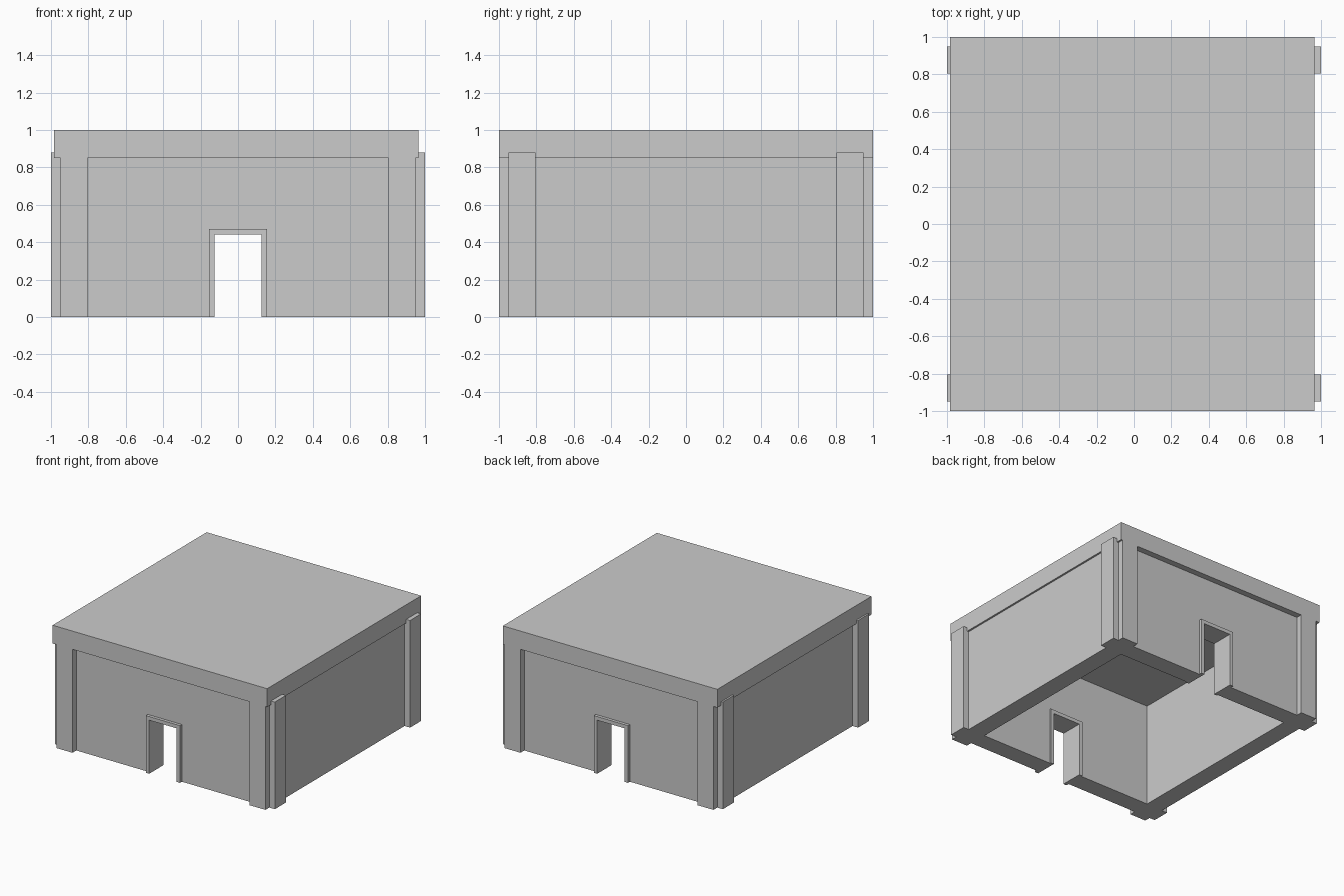
import bpy, bmesh

if "Cube" in bpy.data.objects:
    bpy.data.objects.remove(bpy.data.objects["Cube"])


def extrude_profile(name, points, y0, y1):
    """Extrude a closed XZ profile along y into a solid."""
    bm = bmesh.new()
    face = bm.faces.new([bm.verts.new((x, y0, z)) for x, z in points])
    ext = bmesh.ops.extrude_face_region(bm, geom=[face])
    moved = [v for v in ext["geom"] if isinstance(v, bmesh.types.BMVert)]
    bmesh.ops.translate(bm, verts=moved, vec=(0, y1 - y0, 0))
    bmesh.ops.recalc_face_normals(bm, faces=bm.faces[:])
    mesh = bpy.data.meshes.new(name)
    bm.to_mesh(mesh)
    bm.free()
    obj = bpy.data.objects.new(name, mesh)
    bpy.context.collection.objects.link(obj)
    return obj


def box(name, x0, x1, y0, y1, z0, z1):
    return extrude_profile(name, [(x0, z0), (x1, z0), (x1, z1), (x0, z1)], y0, y1)


def mirror(obj, x=False, y=False):
    mod = obj.modifiers.new("mirror", "MIRROR")
    mod.use_axis = (x, y, False)
    mod.use_mirror_merge = False


def arch(width, height, inner_width, inner_height):
    """Square-headed doorway profile: outer outline with a door-shaped notch."""
    return [(-width, 0), (-inner_width, 0), (-inner_width, inner_height),
            (inner_width, inner_height), (inner_width, 0), (width, 0),
            (width, height), (-width, height)]


# Flat roof slab, slightly off-centre in x
box("roof_slab", -0.985, 0.965, -1, 1, 0.85, 1)

# Front and back walls with doorways
mirror(extrude_profile("end_walls", arch(0.95, 0.85, 0.155, 0.47), -0.95, -0.8), y=True)

# Left and right walls
mirror(box("side_walls", 0.8, 0.95, -0.8, 0.8, 0, 0.85), x=True)

# Door frames, standing slightly proud of the walls
mirror(extrude_profile("door_frames", arch(0.155, 0.47, 0.125, 0.44), -0.975, -0.79), y=True)

# Corner pilasters on the front and back
mirror(box("end_pilasters", 0.805, 0.95, -1, -0.95, 0, 0.85), x=True, y=True)

# Taller corner pilasters on the sides, overlapping the roof edge
mirror(box("side_pilasters", 0.95, 1, -0.95, -0.805, 0, 0.88), x=True, y=True)
